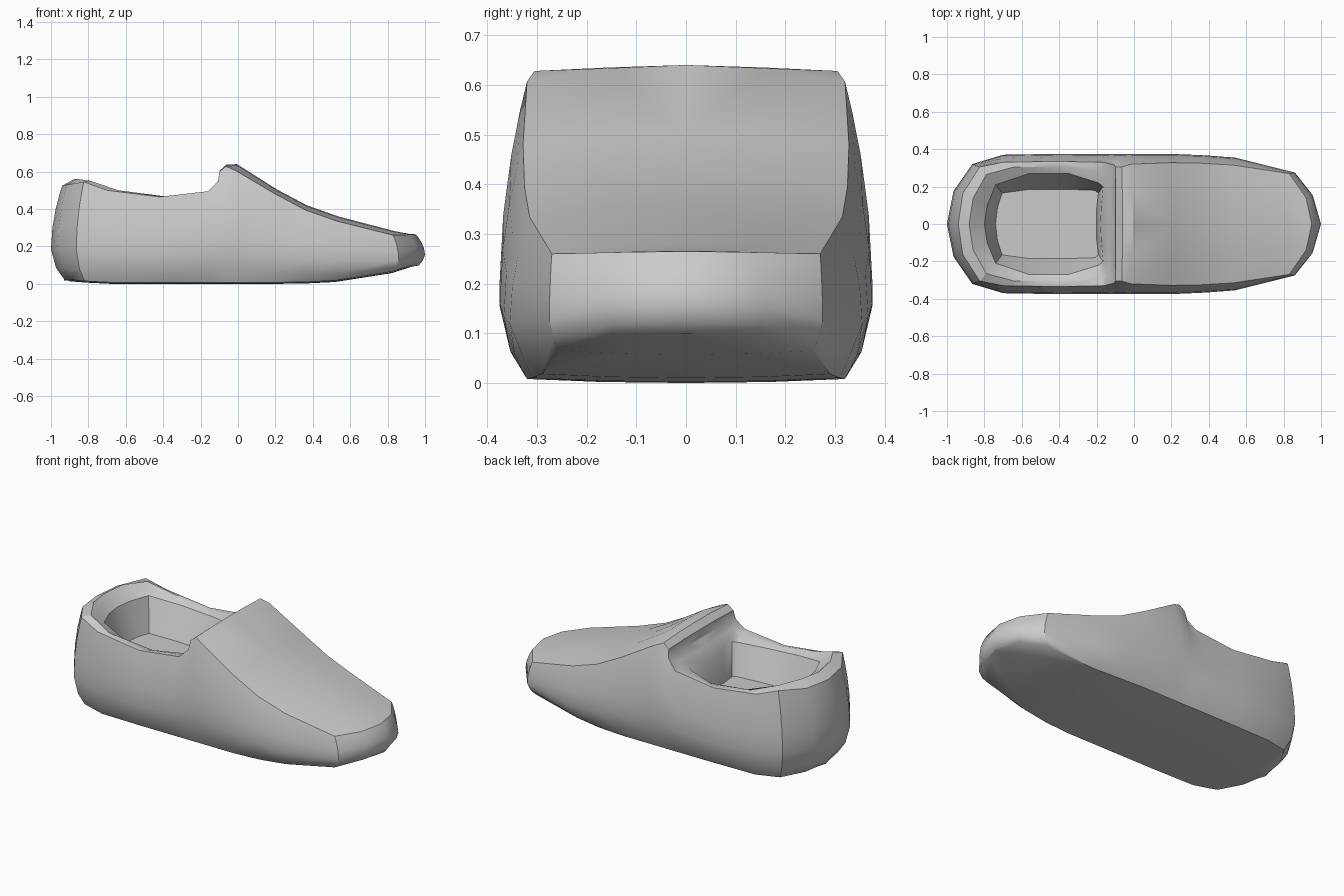
import bpy, bmesh
from mathutils import Vector

if "Cube" in bpy.data.objects:
    bpy.data.objects.remove(bpy.data.objects["Cube"])

# Stations heel to toe: widest outline x,y | top edge x,y,z | sole edge x,y,z
STATIONS = [
    (-1.0, 0, -.94, 0, .525, -.93, 0, .025),
    (-.965, .175, -.915, .165, .53, -.90, .155, .022),
    (-.865, .32, -.825, .305, .545, -.82, .28, .015),
    (-.70, .37, -.70, .33, .50, -.68, .315, .008),
    (-.42, .375, -.42, .335, .465, -.42, .32, .008),
    (-.20, .375, -.16, .33, .495, -.20, .32, .008),
    (-.13, .375, -.105, .315, .55, -.13, .32, .008),
    (-.09, .375, -.10, .306, .60, -.09, .32, .008),
    (-.05, .375, -.065, .305, .628, -.05, .32, .008),
    (0, .375, -.015, .32, .607, 0, .32, .008),
    (.20, .375, .20, .328, .48, .20, .32, .008),
    (.38, .367, .36, .325, .395, .36, .31, .010),
    (.54, .355, .53, .315, .335, .52, .29, .018),
    (.86, .275, .83, .27, .26, .82, .255, .065),
    (.955, .155, .92, .14, .263, .93, .15, .10),
    (1.0, 0, .95, 0, .265, .97, 0, .105),
]
CROWN = [0, 0, 0, 0, 0, 0, .005, .005, .009, .033, .025, .025, .025, .022, .003, 0]
FRONT = 6  # first station of the tongue

mx = [Vector((s[0], s[1], 0)) for s in STATIONS]
top = [Vector(s[2:5]) for s in STATIONS]
bot = [Vector(s[5:8]) for s in STATIONS]

bm = bmesh.new()


def face(pts):
    """Add a face on both sides of the shoe, skipping repeated points."""
    clean = []
    for p in pts:
        if all((p - q).length > 1e-5 for q in clean):
            clean.append(p)
    if len(clean) < 3:
        return
    for side in (1, -1):
        bm.faces.new([bm.verts.new((p.x, p.y * side, p.z)) for p in clean])


def bridge(a, b):
    for i in range(len(a) - 1):
        face([a[i], a[i + 1], b[i + 1], b[i]])


def level(f):
    """Side wall outline at height fraction f, bulging to the widest outline."""
    row = []
    for m, t, b in zip(mx, top, bot):
        if f < .32:
            k, end = 1 - (1 - f / .32) ** 2, b
        else:
            k, end = 1 - ((f - .32) / .68) ** 1.9, t
        p = end.lerp(m, k)
        p.z = b.z + f * (t.z - b.z)
        row.append(p)
    return row


# Outer side walls
walls = [level(f) for f in (0, .12, .32, .55, .75, .9, 1)]
for lo, hi in zip(walls, walls[1:]):
    bridge(lo, hi)

# Sole, gently crowned
sole_mid = [Vector((p.x, p.y * .53, max(p.z - .006, 0))) for p in bot]
sole_centre = [Vector((p.x, 0, p.z if p.y == 0 else max(p.z - .008, 0))) for p in bot]
bridge(bot, sole_mid)
bridge(sole_mid, sole_centre)

# Tongue and upper, crowned across the width
upper_mid = [Vector((p.x + c * .3, p.y * .5, p.z + c * .8)) for p, c in zip(top, CROWN)]
upper_centre = [Vector((p.x + c * .3, 0, p.z + c)) for p, c in zip(top, CROWN)]
# the toe rim bows forward
bridge(top[FRONT:], upper_mid[FRONT:])
bridge(upper_mid[FRONT:], upper_centre[FRONT:])

# Foot opening: rim, padded collar, inner wall and insole
rim = top[:FRONT + 1] + [upper_mid[FRONT], upper_centre[FRONT]]
hole = [Vector(p) for p in (
    (-.80, 0, .495), (-.785, .10, .497), (-.74, .21, .50), (-.56, .27, .465),
    (-.35, .27, .452), (-.19, .22, .465), (-.165, .20, .47), (-.175, .10, .46), (-.18, 0, .455))]
floor = [Vector(p) for p in (
    (-.74, 0, .30), (-.73, .09, .30), (-.705, .165, .30), (-.56, .185, .29),
    (-.35, .185, .285), (-.21, .18, .28), (-.19, .165, .28), (-.20, .08, .28), (-.20, 0, .28))]
raise_z = (.045, .045, .025, .015, .008, .004, 0, 0, 0)
collar = [a.lerp(b, .42) + Vector((0, 0, r)) for a, b, r in zip(rim, hole, raise_z)]
bridge(rim, collar)
bridge(collar, hole)
bridge(hole, floor)
face(floor)

bmesh.ops.remove_doubles(bm, verts=bm.verts[:], dist=1e-4)
bmesh.ops.recalc_face_normals(bm, faces=bm.faces[:])
low = min(v.co.z for v in bm.verts)
bmesh.ops.translate(bm, verts=bm.verts[:], vec=(0, 0, -low))

mesh = bpy.data.meshes.new("slip_on_shoe")
bm.to_mesh(mesh)
bm.free()
shoe = bpy.data.objects.new("slip_on_shoe", mesh)
bpy.context.collection.objects.link(shoe)
bpy.context.view_layer.objects.active = shoe
shoe.select_set(True)
bpy.ops.object.shade_smooth_by_angle(angle=0.55)
